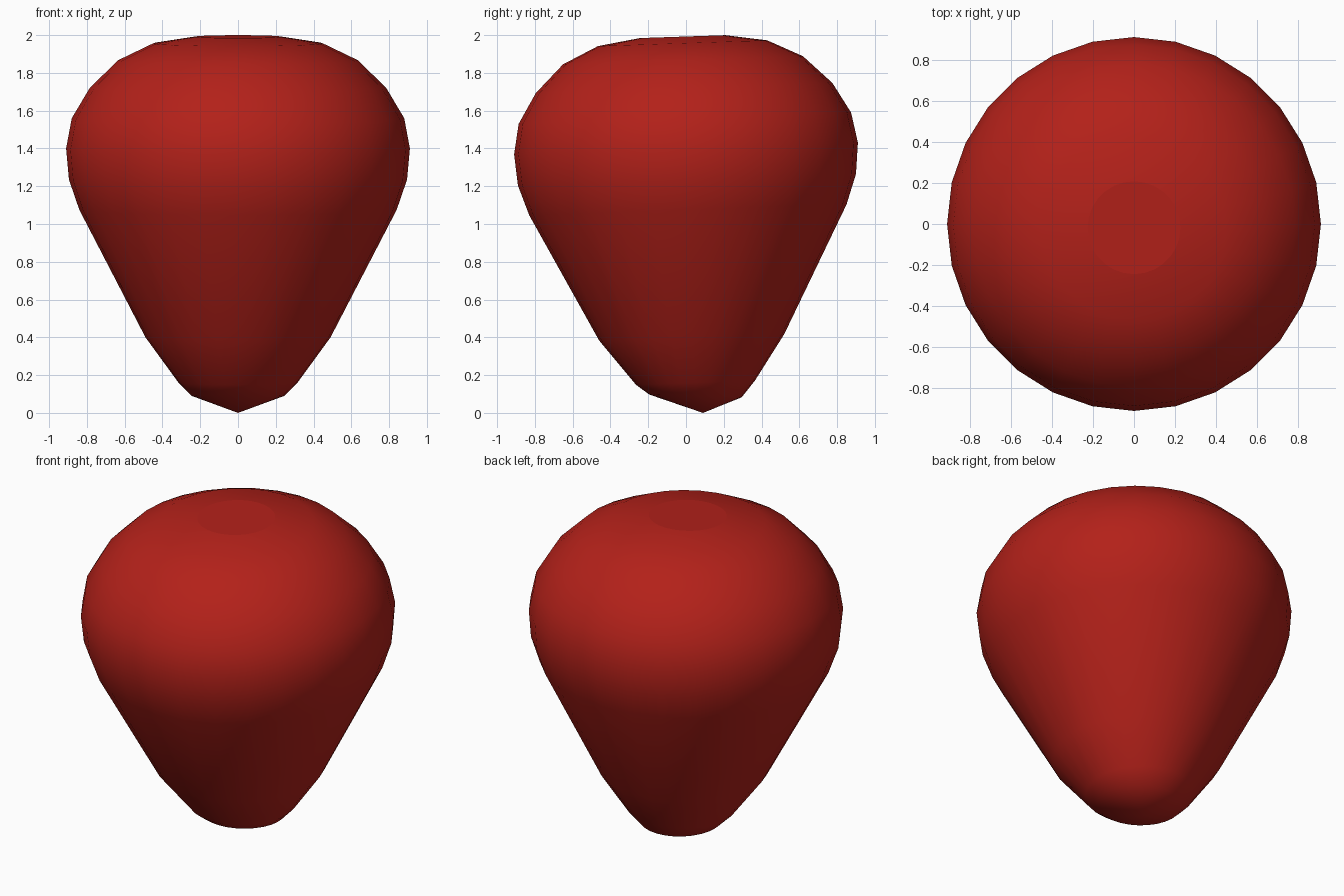
import bpy, bmesh
from math import sin, cos, tau

if "Cube" in bpy.data.objects:
    bpy.data.objects.remove(bpy.data.objects["Cube"])

SIDES = 28
# Rings from bottom to top: radius, centre y, centre z, lean toward the back
RINGS = [
    (0.245, 0.05, 0.09, -0.03),
    (0.315, 0.05, 0.16, 0.035),
    (0.49, 0.03, 0.40, 0.034),
    (0.84, 0.01, 1.075, 0.034),
    (0.895, 0.005, 1.235, 0.034),
    (0.91, 0.0, 1.40, 0.034),
    (0.88, -0.006, 1.56, 0.034),
    (0.785, -0.01, 1.72, 0.034),
    (0.635, -0.016, 1.867, 0.034),
    (0.448, -0.018, 1.957, 0.034),
    (0.226, -0.018, 1.992, 0.034),
]

bm = bmesh.new()


def add_ring(radius, cy, cz, lean):
    angles = [tau * i / SIDES for i in range(SIDES)]
    return [bm.verts.new((radius * cos(a), cy + radius * sin(a),
                          cz + lean * radius * sin(a))) for a in angles]


# Smooth rounded wall
rings = [add_ring(*r) for r in RINGS]
for low, high in zip(rings, rings[1:]):
    for i in range(SIDES):
        j = (i + 1) % SIDES
        bm.faces.new((low[i], low[j], high[j], high[i]))

# Pointed underside
tip = bm.verts.new((0, 0.09, 0))
for i in range(SIDES):
    bm.faces.new((tip, rings[0][(i + 1) % SIDES], rings[0][i]))
for face in bm.faces:
    face.smooth = True

# Flat top disc with a sharp rim
cap = bm.faces.new(rings[-1])
cap.smooth = False
for edge in cap.edges:
    edge.smooth = False

mesh = bpy.data.meshes.new("tapered_bulb")
bm.to_mesh(mesh)
bm.free()
bulb = bpy.data.objects.new("tapered_bulb", mesh)
bpy.context.collection.objects.link(bulb)

# Red surface
red = bpy.data.materials.new("red")
red.diffuse_color = (0.45, 0.015, 0.01, 1)
red.use_nodes = True
red.node_tree.nodes["Principled BSDF"].inputs["Base Color"].default_value = red.diffuse_color
mesh.materials.append(red)
